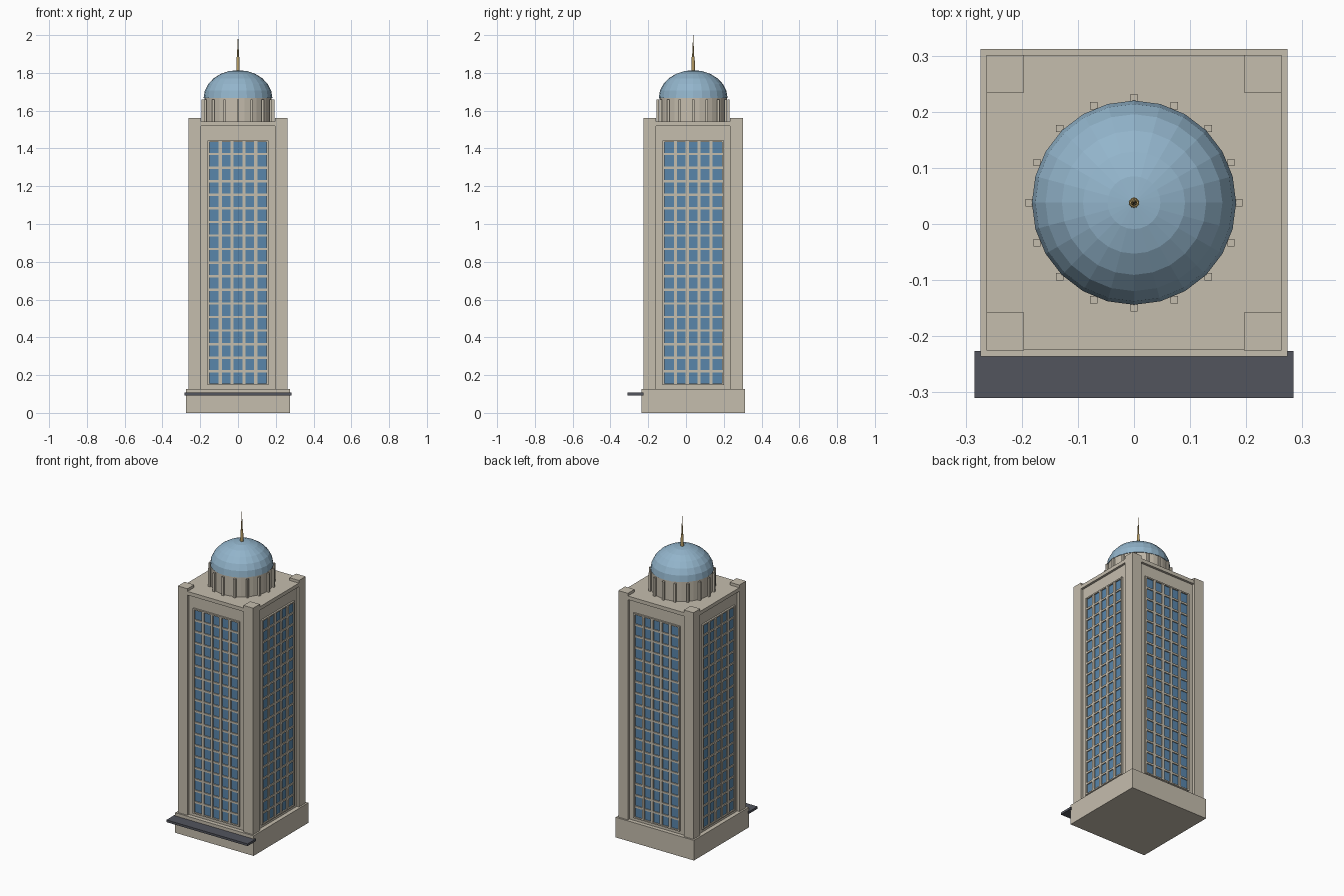
import bpy, bmesh, math
from mathutils import Matrix, Vector

if "Cube" in bpy.data.objects:
    bpy.data.objects.remove(bpy.data.objects["Cube"])

CY = 0.038  # tower axis in y


def material(name, rgb):
    m = bpy.data.materials.new(name)
    m.diffuse_color = (*rgb, 1)
    m.use_nodes = True
    m.node_tree.nodes["Principled BSDF"].inputs["Base Color"].default_value = m.diffuse_color
    return m


STONE = material("warm stone", (0.56, 0.51, 0.42))
GLASS = material("blue glass", (0.10, 0.24, 0.41))
DOME = material("pale blue dome", (0.29, 0.46, 0.60))
DARK = material("dark slate", (0.085, 0.09, 0.11))
GOLD = material("brass", (0.48, 0.34, 0.13))


def finish(name, bm, mat):
    bmesh.ops.recalc_face_normals(bm, faces=bm.faces)
    me = bpy.data.meshes.new(name)
    bm.to_mesh(me)
    bm.free()
    me.materials.append(mat)
    ob = bpy.data.objects.new(name, me)
    bpy.context.collection.objects.link(ob)
    return ob


def add_box(bm, lo, hi, mtx=Matrix()):
    lo, hi = Vector(lo), Vector(hi)
    size = Matrix.Diagonal((*(hi - lo), 1))
    bmesh.ops.create_cube(bm, size=1, matrix=mtx @ Matrix.Translation((lo + hi) / 2) @ size)


def box(name, lo, hi, mat):
    bm = bmesh.new()
    add_box(bm, lo, hi)
    return finish(name, bm, mat)


def centred(name, half, z0, z1, mat):
    return box(name, (-half, CY - half, z0), (half, CY + half, z1), mat)


def cone(name, r0, r1, z0, z1, seg, mat):
    bm = bmesh.new()
    bmesh.ops.create_cone(bm, cap_ends=True, segments=seg, radius1=r0, radius2=r1, depth=z1 - z0,
                          matrix=Matrix.Translation((0, CY, (z0 + z1) / 2)))
    return finish(name, bm, mat)


# Base, recessed shaft and roof slab
centred("base", 0.274, 0, 0.127, STONE)
WALL = 0.248
centred("shaft", WALL, 0.127, 1.525, STONE)
centred("roof_slab", 0.2625, 1.52, 1.543, STONE)

# Corner piers rising above the roof
bm = bmesh.new()
for sx in (-1, 1):
    for sy in (-1, 1):
        c = Vector((sx * 0.2295, CY + sy * 0.2295, 0))
        add_box(bm, c + Vector((-0.0335, -0.0335, 0.127)), c + Vector((0.0335, 0.0335, 1.56)))
finish("corner_piers", bm, STONE)

# Window bays on four sides: glass sheet behind a raised grid of bars
COLS, ROWS = 5, 18
Z0, Z1, HALF = 0.147, 1.443, 0.162
RIM = 0.010
DX, DZ = 0.0625, 0.0719
ZLOW = 0.184  # centre of the lowest window row
for i, side in enumerate(("front", "right", "back", "left")):
    mtx = Matrix.Translation((0, CY, 0)) @ Matrix.Rotation(i * math.pi / 2, 4, 'Z')
    bm = bmesh.new()
    add_box(bm, (-HALF + 0.004, -WALL - 0.003, Z0 + 0.004), (HALF - 0.004, -WALL + 0.002, Z1 - 0.004), mtx)
    finish(side + "_glass", bm, GLASS)
    bm = bmesh.new()
    y0, y1 = -WALL - 0.011, -WALL + 0.002
    for s in (-1, 1):
        xs = sorted((s * HALF, s * (HALF - RIM)))
        add_box(bm, (xs[0], y0, Z0), (xs[1], y1, Z1), mtx)
    add_box(bm, (-HALF, y0, Z0), (HALF, y1, Z0 + 0.008), mtx)
    add_box(bm, (-HALF, y0, Z1 - 0.008), (HALF, y1, Z1), mtx)
    finish(side + "_window_frame", bm, STONE)
    bm = bmesh.new()
    for c in range(COLS - 1):
        x = (c - (COLS - 2) / 2) * DX
        add_box(bm, (x - 0.0085, y0 + 0.001, Z0), (x + 0.0085, y1, Z1), mtx)
    for r in range(ROWS - 1):
        z = ZLOW + (r + 0.5) * DZ
        add_box(bm, (-HALF + 0.002, y0 + 0.002, z - 0.006), (HALF - 0.002, y1, z + 0.006), mtx)
    finish(side + "_window_bars", bm, STONE)

# Entrance canopy
box("canopy", (-0.284, -0.31, 0.093), (0.284, -0.226, 0.107), DARK)

# Drum with sixteen pilasters
cone("drum", 0.178, 0.178, 1.54, 1.672, 32, STONE)
bm = bmesh.new()
for k in range(16):
    a = k * math.tau / 16
    x, y = 0.187 * math.cos(a), CY + 0.187 * math.sin(a)
    add_box(bm, (x - 0.0065, y - 0.0065, 1.543), (x + 0.0065, y + 0.0065, 1.66), )
finish("drum_pilasters", bm, STONE)

# Faceted flattened dome: upper half of a sphere
bm = bmesh.new()
bmesh.ops.create_uvsphere(bm, u_segments=24, v_segments=12, radius=0.182)
bmesh.ops.delete(bm, geom=[v for v in bm.verts if v.co.z < -0.001], context='VERTS')
bmesh.ops.holes_fill(bm, edges=[e for e in bm.edges if e.is_boundary], sides=0)
bmesh.ops.transform(bm, verts=bm.verts,
                    matrix=Matrix.Translation((0, CY, 1.668)) @ Matrix.Diagonal((1, 1, 0.805, 1)))
finish("dome", bm, DOME)

# Spire
cone("spire_base", 0.0095, 0.008, 1.80, 1.884, 12, GOLD)
cone("spire_tip", 0.006, 0.0004, 1.88, 2.0, 8, GOLD)
